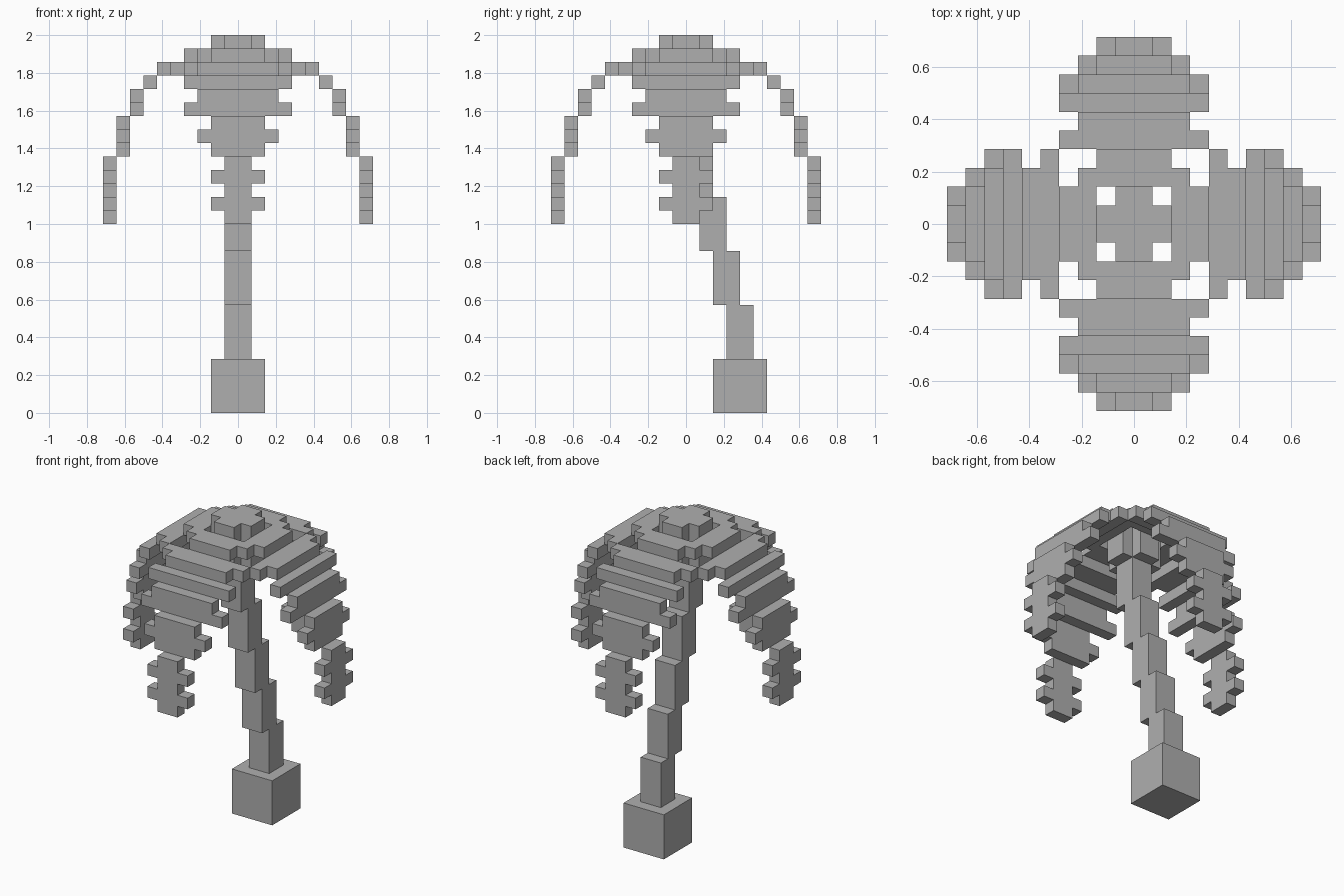
import bpy
import bmesh
from math import pi
from mathutils import Matrix, Vector

U = 1 / 14  # edge of one block

cube = bpy.data.objects.get("Cube")
if cube:
    bpy.data.objects.remove(cube, do_unlink=True)

grey = bpy.data.materials.new("plain_grey")
grey.use_nodes = True
grey.diffuse_color = (0.43, 0.43, 0.43, 1)
grey.node_tree.nodes["Principled BSDF"].inputs["Base Color"].default_value = grey.diffuse_color


def block_object(name, boxes, angle=0):
    """Build one object from (low corner, high corner) boxes measured in blocks."""
    bm = bmesh.new()
    for low, high in boxes:
        low, high = Vector(low), Vector(high)
        place = Matrix.Translation((low + high) / 2) @ Matrix.Diagonal((*(high - low), 1))
        bmesh.ops.create_cube(bm, size=1, matrix=place)
    turn = Matrix.Rotation(angle, 4, "Z") @ Matrix.Scale(U, 4)
    bmesh.ops.transform(bm, matrix=turn, verts=bm.verts)
    mesh = bpy.data.meshes.new(name)
    bm.to_mesh(mesh)
    bm.free()
    mesh.materials.append(grey)
    obj = bpy.data.objects.new(name, mesh)
    bpy.context.collection.objects.link(obj)


# Square base, set back from the crown
block_object("base", [((-2, 2, 0), (2, 6, 4))])

# Leaning trunk: each section steps one block forward
block_object("trunk", [((-1, 4 - i, 4 * i), (1, 6 - i, 4 * i + 4)) for i in range(1, 6)])

# Cross-shaped crown at the trunk top
block_object("crown", [
    ((-2, -1, 24), (2, 1, 28)),
    ((-1, 1, 24), (1, 2, 28)),
    ((-1, -2, 24), (1, -1, 28)),
])

# Frond rows: distance out, height, half width
rows = [(2, 26, 3), (3, 26, 2), (4, 25, 4), (5, 25, 3), (6, 24, 4)]
drooping = [(7, 23, (3, 4)), (8, 21, (2, 3, 2)), (9, 18, (1, 2, 1, 2, 1))]
for out, top, widths in drooping:
    rows += [(out, top - i, w) for i, w in enumerate(widths)]
frond = [((x, -w, z), (x + 1, w, z + 1)) for x, z, w in rows]

for i, side in enumerate(("left", "back", "right", "front")):
    block_object(side + "_frond", frond, i * pi / 2)
